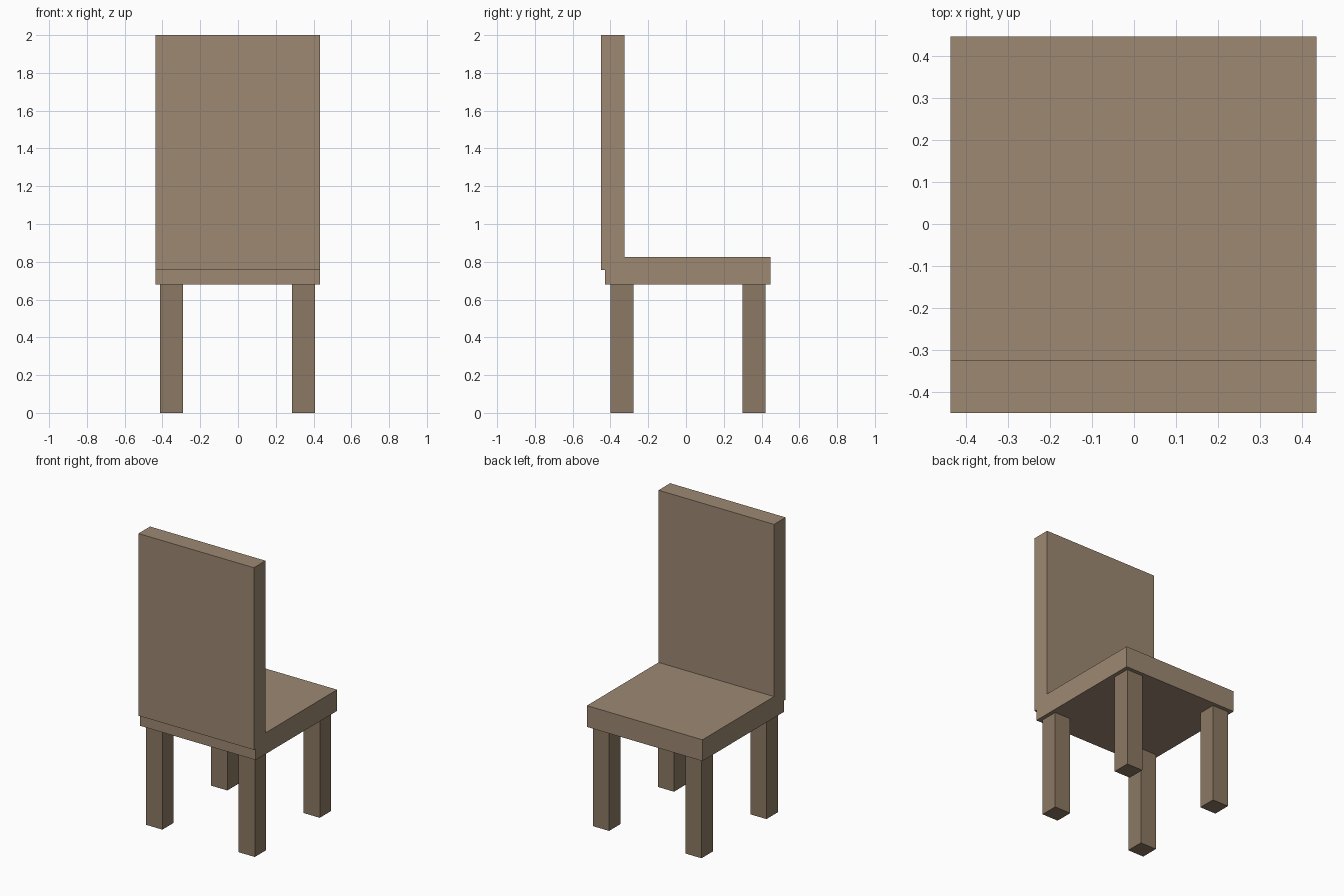
import bpy, bmesh
from mathutils import Vector

if "Cube" in bpy.data.objects:
    bpy.data.objects.remove(bpy.data.objects["Cube"])


def material(name, color):
    mat = bpy.data.materials.new(name)
    mat.diffuse_color = (*color, 1)
    mat.use_nodes = True
    mat.node_tree.nodes["Principled BSDF"].inputs["Base Color"].default_value = mat.diffuse_color
    return mat


def prism(name, profile, x0, x1, mat):
    """Extrude a closed (y, z) profile along x."""
    bm = bmesh.new()
    face = bm.faces.new([bm.verts.new((x0, y, z)) for y, z in profile])
    result = bmesh.ops.extrude_face_region(bm, geom=[face])
    moved = [v for v in result["geom"] if isinstance(v, bmesh.types.BMVert)]
    bmesh.ops.translate(bm, verts=moved, vec=Vector((x1 - x0, 0, 0)))
    bmesh.ops.recalc_face_normals(bm, faces=bm.faces)
    mesh = bpy.data.meshes.new(name)
    bm.to_mesh(mesh)
    bm.free()
    obj = bpy.data.objects.new(name, mesh)
    mesh.materials.append(mat)
    bpy.context.collection.objects.link(obj)
    return obj


wood = material("wood", (0.34, 0.25, 0.17))
leg_wood = material("leg_wood", (0.26, 0.19, 0.125))

# Seat and tall back: one L-shaped side profile with a small step under the back
profile = [(-0.45, 2.0), (-0.45, 0.757), (-0.43, 0.757), (-0.43, 0.68),
           (0.447, 0.68), (0.447, 0.825), (-0.325, 0.825), (-0.325, 2.0)]
prism("seat_and_back", profile, -0.437, 0.435, wood)

# Four square legs
LEG_W, LEG_H = 0.122, 0.68
for row, y in (("front", -0.401), ("rear", 0.299)):
    for side, x in (("left", -0.412), ("right", 0.286)):
        square = [(y, 0), (y + LEG_W, 0), (y + LEG_W, LEG_H), (y, LEG_H)]
        prism(f"{row}_{side}_leg", square, x, x + LEG_W, leg_wood)
